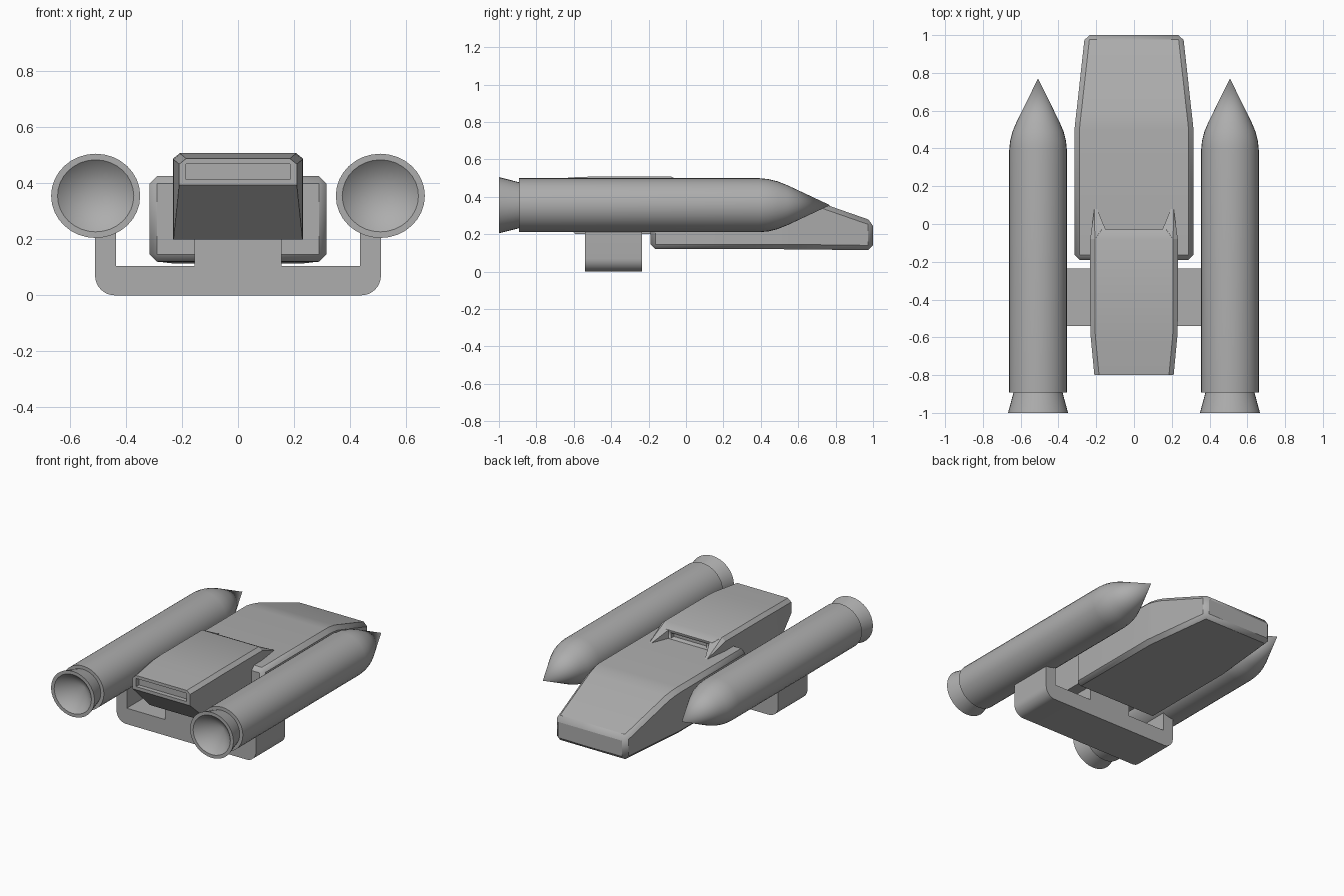
import bpy, bmesh, math

if "Cube" in bpy.data.objects:
    bpy.data.objects.remove(bpy.data.objects["Cube"])

grey = bpy.data.materials.new("hull grey")
grey.diffuse_color = (0.42, 0.42, 0.42, 1)
grey.use_nodes = True
grey.node_tree.nodes["Principled BSDF"].inputs["Base Color"].default_value = grey.diffuse_color


def finish(name, bm, angle=30):
    bmesh.ops.recalc_face_normals(bm, faces=bm.faces)
    me = bpy.data.meshes.new(name)
    bm.to_mesh(me)
    bm.free()
    ob = bpy.data.objects.new(name, me)
    bpy.context.collection.objects.link(ob)
    me.materials.append(grey)
    bpy.ops.object.select_all(action='DESELECT')
    ob.select_set(True)
    bpy.context.view_layer.objects.active = ob
    bpy.ops.object.shade_smooth_by_angle(angle=math.radians(angle))
    return ob


def loft(name, rings):
    """Skin a list of equal-length point rings and cap both ends."""
    bm = bmesh.new()
    vs = [[bm.verts.new(p) for p in r] for r in rings]
    n = len(vs[0])
    for a, b in zip(vs, vs[1:]):
        for i in range(n):
            j = (i + 1) % n
            bm.faces.new((a[i], a[j], b[j], b[i]))
    bm.faces.new(vs[0])
    bm.faces.new(vs[-1])
    return finish(name, bm)


def slot(name, target, x, y0, y1, z0, z1):
    """Cut a rectangular recess into the target."""
    c = loft(name, [[(-x, y, z0), (x, y, z0), (x, y, z1), (-x, y, z1)] for y in (y0, y1)])
    c.hide_render = True
    c.hide_viewport = True
    m = target.modifiers.new(name, 'BOOLEAN')
    m.operation = 'DIFFERENCE'
    m.solver = 'EXACT'
    m.object = c


def booster(name, cx):
    """Revolved rocket: hollow nozzle cone, tube and pointed nose."""
    prof = [(-0.88, 0), (-1, .136), (-1, .159), (-.893, .130), (-.893, .153),
            (.39, .153), (.44, .148), (.49, .135), (.54, .114), (.77, 0)]
    n = 32
    bm = bmesh.new()
    rings = []
    for y, r in prof:
        if r == 0:
            rings.append([bm.verts.new((cx, y, .355))] * n)
        else:
            rings.append([bm.verts.new((cx + r * math.cos(2 * math.pi * i / n), y,
                                        .355 + .945 * r * math.sin(2 * math.pi * i / n)))
                          for i in range(n)])
    for a, b in zip(rings, rings[1:]):
        for i in range(n):
            j = (i + 1) % n
            bm.faces.new(list(dict.fromkeys((a[i], a[j], b[j], b[i]))))
    finish(name, bm)


for side, s in (("left", -1), ("right", 1)):
    booster(side + "_booster", s * .508)

# Forward hull: tapered, sloping nose, chamfered edges
hull = loft("forward_hull", [
    [(-w, y, zb), (w, y, zb), (w, y, zt), (-w, y, zt)]
    for y, w, zb, zt in ((-.19, .315, .12, .425), (.5, .315, .12, .425), (.55, .31, .119, .419),
                         (.61, .303, .119, .406), (1, .26, .114, .27))])
bev = hull.modifiers.new("chamfer", 'BEVEL')
bev.width = .026
bev.segments = 1
bev.limit_method = 'ANGLE'
bev.angle_limit = math.radians(40)

# Rear cabin block with undercut tail and chamfered shoulders
cabin = loft("cabin", [
    [(-w, y, zb), (w, y, zb), (w, y, zt - .02), (w - .025, y, zt),
     (-w + .025, y, zt), (-w, y, zt - .02)]
    for y, w, zb, zt in ((-.8, .21, .393, .488), (-.59, .23, .2, .505),
                         (-.5, .232, .2, .508), (-.08, .232, .2, .508), (-.03, .195, .2, .482))])
slot("tail_slot_cutter", cabin, .185, -.9, -.77, .414, .468)
slot("front_slot_cutter", cabin, .13, -.06, .1, .432, .466)

# Pointed cheeks beside the cabin front
for side, s in (("left", -1), ("right", 1)):
    bm = bmesh.new()
    for x, y, z in ((.232, -.08, .488), (.207, -.08, .508), (.15, -.03, .48), (.15, -.03, .41),
                    (.232, -.08, .41), (.195, .08, .425), (.21, .08, .425),
                    (.195, .08, .41), (.21, .08, .41)):
        bm.verts.new((s * x, y, z))
    bmesh.ops.convex_hull(bm, input=bm.verts)
    finish(side + "_cheek", bm, 15)

# Cradle: U-shaped bracket with rounded lower corners and a centre pedestal
r = .07
half = [(.51 - r + r * math.sin(a), r - r * math.cos(a))
        for a in (i * math.pi / 16 for i in range(9))]
half += [(.51, .25), (.435, .25), (.435, .105), (.155, .105), (.155, .21)]
outline = half + [(-x, z) for x, z in reversed(half)]
loft("cradle", [[(x, y, z) for x, z in outline] for y in (-.54, -.235)])
